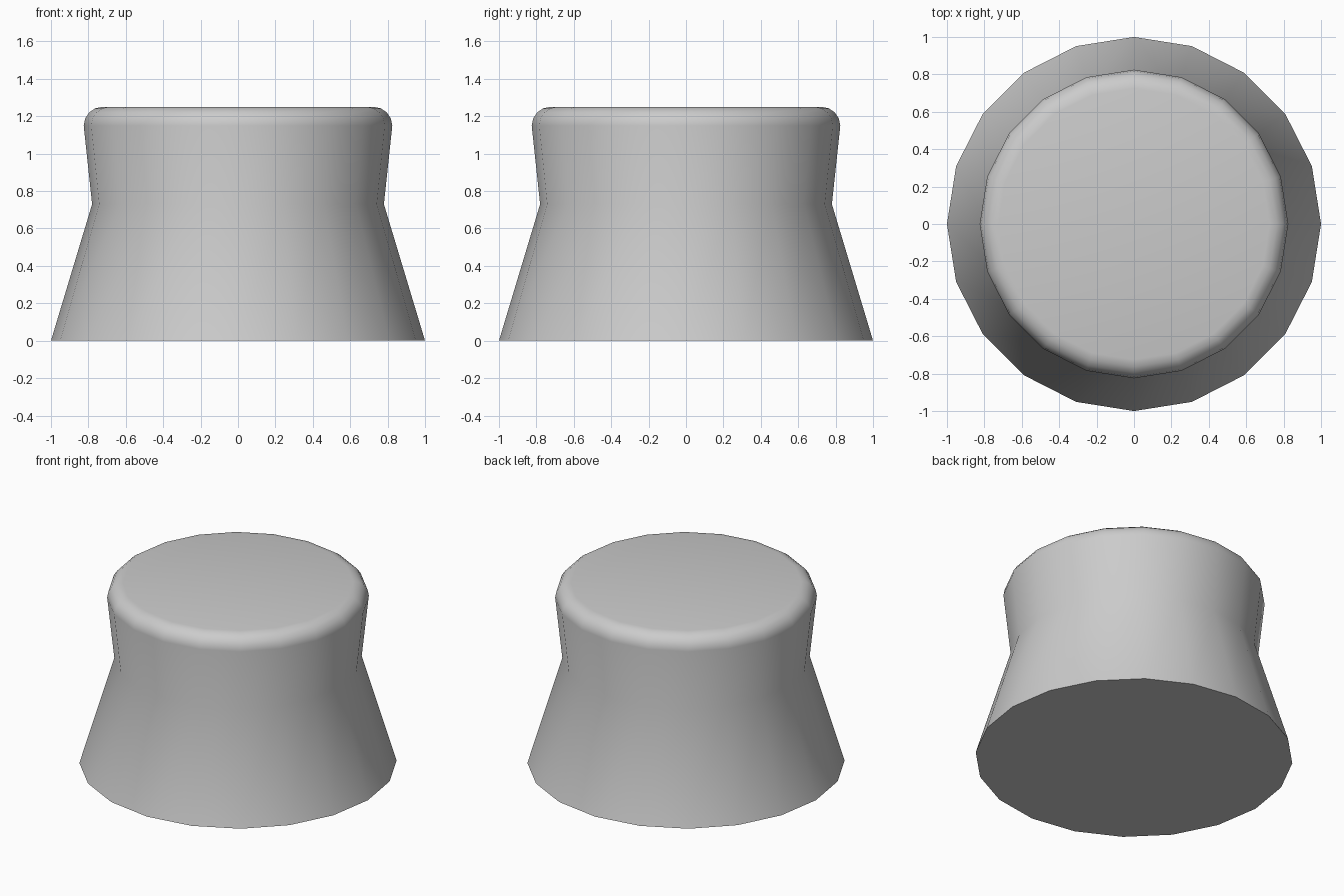
import bpy
import bmesh
from math import sin, cos, pi, radians

cube = bpy.data.objects.get("Cube")
if cube:
    bpy.data.objects.remove(cube, do_unlink=True)

SIDES = 20

# One plain grey for the whole knob
grey = bpy.data.materials.new("plain_grey")
grey.use_nodes = True
colour = (0.6, 0.6, 0.6, 1)
grey.diffuse_color = colour
grey.node_tree.nodes["Principled BSDF"].inputs["Base Color"].default_value = colour

# Profile: flared base, narrow waist, wider head with a rounded rim
profile = [(1.0, 0.0), (0.78, 0.73)]
RIM, STEPS = 0.1, 4
for i in range(STEPS + 1):
    a = i / STEPS * pi / 2
    profile.append((0.725 + RIM * cos(a), 1.15 + RIM * sin(a)))

# Spin the profile into rings, bridge them and cap both ends
bm = bmesh.new()
rings = []
for r, z in profile:
    rings.append([bm.verts.new((r * cos(2 * pi * k / SIDES), r * sin(2 * pi * k / SIDES), z))
                  for k in range(SIDES)])
for low, high in zip(rings, rings[1:]):
    for k in range(SIDES):
        n = (k + 1) % SIDES
        bm.faces.new((low[k], low[n], high[n], high[k]))
bm.faces.new(rings[0][::-1])
bm.faces.new(rings[-1])

mesh = bpy.data.meshes.new("knob")
bm.to_mesh(mesh)
bm.free()
mesh.materials.append(grey)
knob = bpy.data.objects.new("knob", mesh)
bpy.context.collection.objects.link(knob)

# Smooth sides, with a crisp base edge
bpy.ops.object.select_all(action="DESELECT")
knob.select_set(True)
bpy.context.view_layer.objects.active = knob
bpy.ops.object.shade_smooth_by_angle(angle=radians(30))
